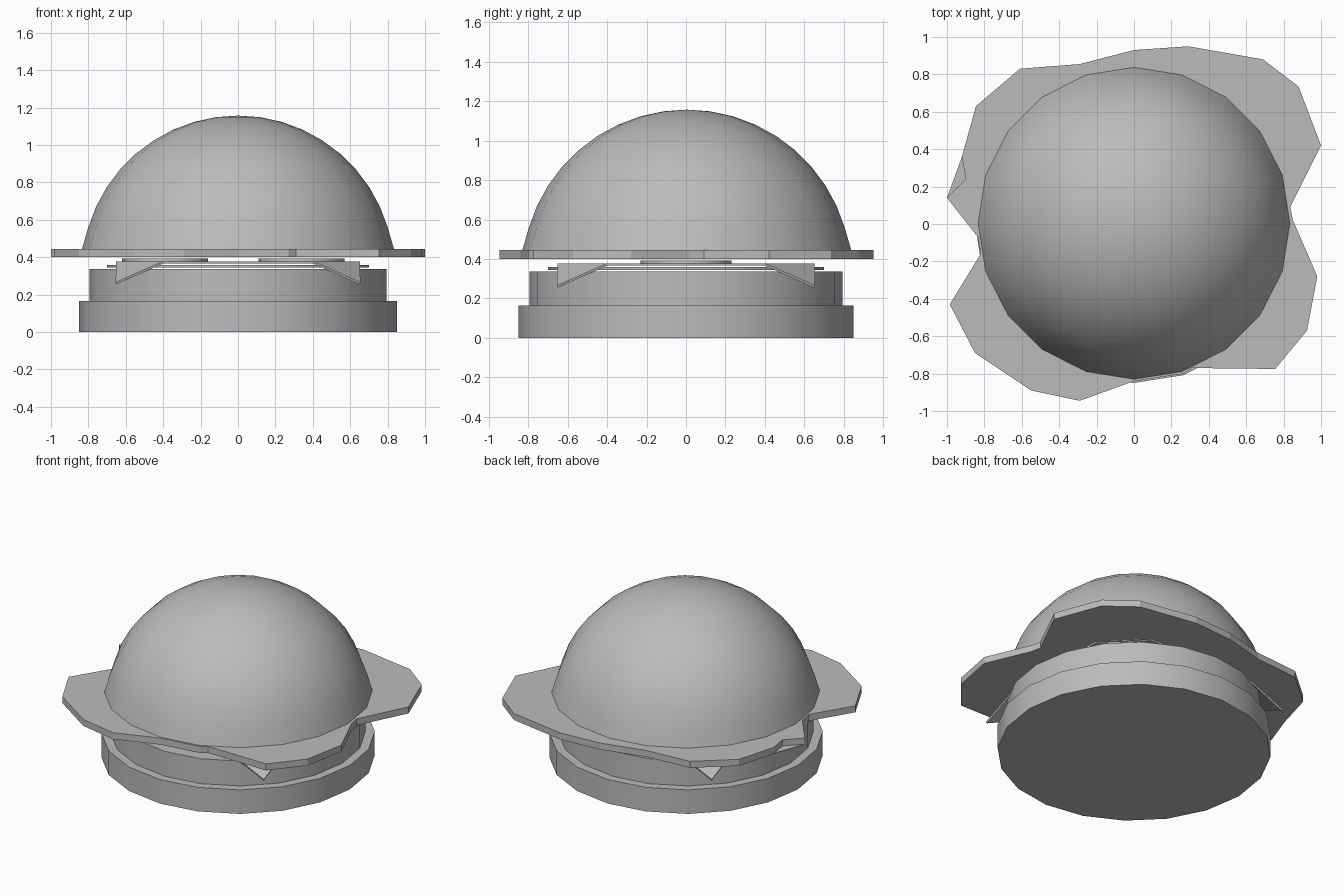
import bpy
import bmesh
import math

if "Cube" in bpy.data.objects:
    bpy.data.objects.remove(bpy.data.objects["Cube"])

SIDES = 20

grey = bpy.data.materials.new("plain_grey")
grey.use_nodes = True
GREY = (0.5, 0.5, 0.5, 1)
grey.diffuse_color = GREY
grey.node_tree.nodes["Principled BSDF"].inputs["Base Color"].default_value = GREY


def finish(name, bm, smooth=True):
    """Turn a bmesh into a named, coloured object."""
    bmesh.ops.recalc_face_normals(bm, faces=bm.faces)
    mesh = bpy.data.meshes.new(name)
    bm.to_mesh(mesh)
    bm.free()
    mesh.materials.append(grey)
    obj = bpy.data.objects.new(name, mesh)
    bpy.context.collection.objects.link(obj)
    if smooth:
        bpy.ops.object.select_all(action="DESELECT")
        obj.select_set(True)
        bpy.context.view_layer.objects.active = obj
        bpy.ops.object.shade_smooth_by_angle(angle=math.radians(35))
    return obj


def slab(name, outline, bottom, top, smooth=False):
    """Extrude a flat outline between two heights."""
    bm = bmesh.new()
    face = bm.faces.new([bm.verts.new((x, y, bottom)) for x, y in outline])
    extruded = bmesh.ops.extrude_face_region(bm, geom=[face])["geom"]
    verts = [v for v in extruded if isinstance(v, bmesh.types.BMVert)]
    bmesh.ops.translate(bm, verts=verts, vec=(0, 0, top - bottom))
    return finish(name, bm, smooth)


def disc(name, radius, bottom, top, cx=0, cy=0):
    angles = [math.tau * i / SIDES for i in range(SIDES)]
    ring = [(cx + radius * math.cos(a), cy + radius * math.sin(a)) for a in angles]
    return slab(name, ring, bottom, top, smooth=True)


# Stacked round layers
disc("bottom_bun", 0.85, 0, 0.165)
disc("patty", 0.793, 0.165, 0.336)
disc("tomato_slice", 0.7, 0.344, 0.359)
disc("pickle_right", 0.23, 0.376, 0.392, cx=-0.39)
disc("pickle_left", 0.23, 0.376, 0.392, cx=0.34)

# Square cheese slice with its four corners folded down
HALF, FOLD, FLAT, TIP = 0.65, 0.4, 0.366, 0.255
bm = bmesh.new()
centre_ring = []
for sx, sy in ((1, 1), (-1, 1), (-1, -1), (1, -1)):
    a = bm.verts.new((sx * HALF, sy * FOLD, FLAT))
    b = bm.verts.new((sx * FOLD, sy * HALF, FLAT))
    tip = bm.verts.new((sx * HALF, sy * HALF, TIP))
    pair = [a, b] if sx * sy > 0 else [b, a]
    centre_ring += pair
    bm.faces.new([pair[0], tip, pair[1]])
bm.faces.new(centre_ring)
cheese = finish("cheese_slice", bm, smooth=False)
thickness = cheese.modifiers.new("thickness", "SOLIDIFY")
thickness.thickness = 0.012
thickness.offset = 1

# Wavy lettuce leaf, with a small flap under its notch
leaf = [
    (0, 0.93), (0.29, 0.95), (0.69, 0.88), (0.88, 0.735), (1, 0.42),
    (0.835, 0.09), (0.85, 0.02), (0.98, -0.28), (0.925, -0.57),
    (0.755, -0.775), (0.31, -0.77), (0.27, -0.8), (0, -0.84),
    (-0.29, -0.945), (-0.55, -0.89), (-0.85, -0.69), (-0.985, -0.43),
    (-0.82, -0.16), (-0.835, -0.07), (-1, 0.14), (-0.9, 0.24),
    (-0.92, 0.36), (-0.845, 0.63), (-0.61, 0.83), (-0.29, 0.855),
]
slab("lettuce_leaf", leaf, 0.4, 0.445)
slab("lettuce_flap", [(-1, 0.14), (-0.9, 0.24), (-0.92, 0.36)], 0.4, 0.403)

# Domed top bun: the upper part of a sphere, closed underneath
RADIUS, CENTRE, RINGS = 0.835, 0.322, 10
START = math.asin((0.44 - CENTRE) / RADIUS)
bm = bmesh.new()
rings = []
for r in range(RINGS):
    tilt = START + (math.pi / 2 - START) * r / RINGS
    # The rim flares slightly so it reaches the full width
    radius = RADIUS if r == 0 else RADIUS * math.cos(tilt)
    height = CENTRE + RADIUS * math.sin(tilt)
    rings.append([
        bm.verts.new((radius * math.cos(math.tau * i / SIDES),
                      radius * math.sin(math.tau * i / SIDES) + 0.004, height))
        for i in range(SIDES)
    ])
pole = bm.verts.new((0, 0.004, CENTRE + RADIUS))
for i in range(SIDES):
    j = (i + 1) % SIDES
    for low, high in zip(rings, rings[1:]):
        bm.faces.new((low[i], low[j], high[j], high[i]))
    bm.faces.new((rings[-1][i], rings[-1][j], pole))
bm.faces.new(rings[0][::-1])
finish("top_bun", bm)
